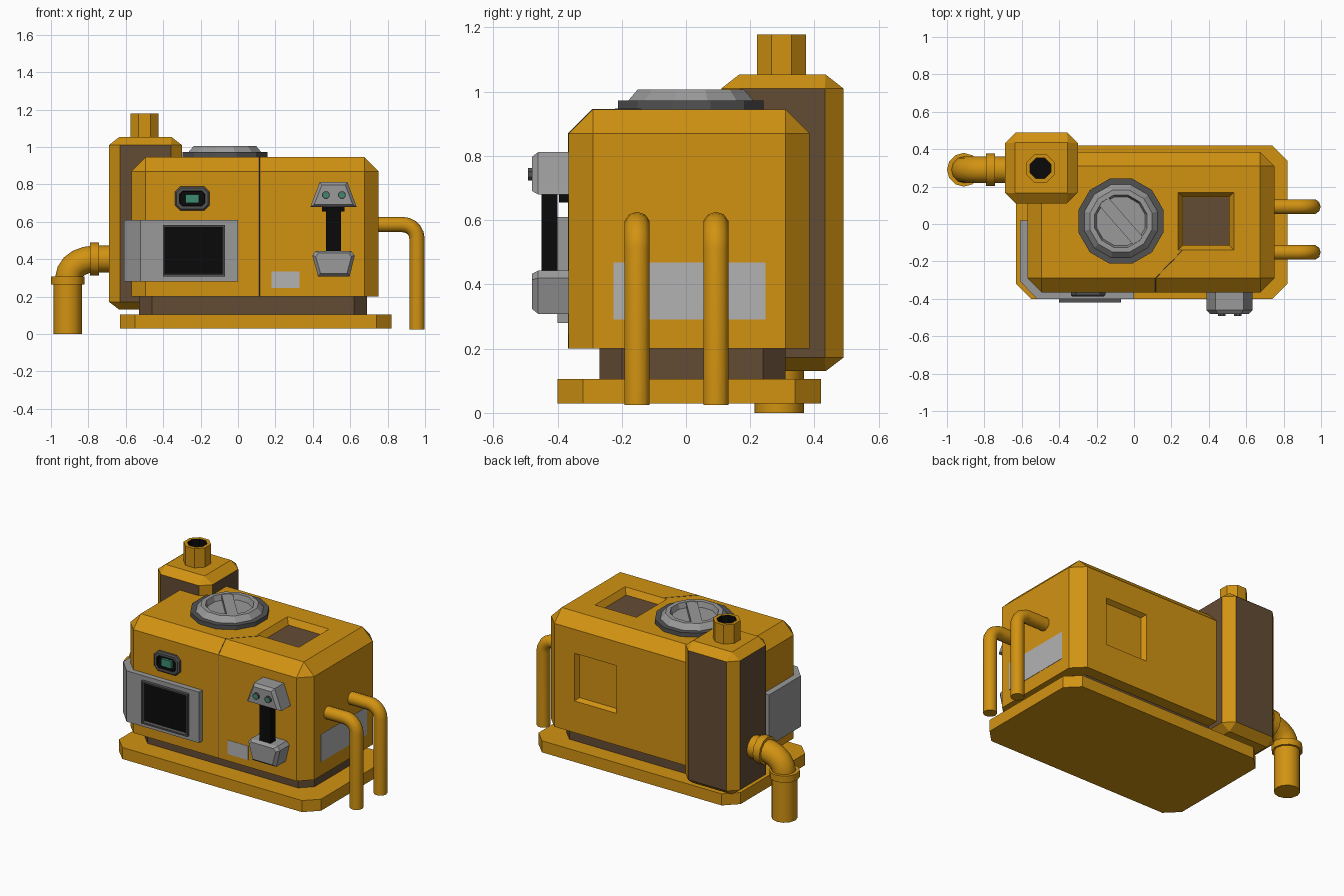
import bpy, bmesh
from math import sin, cos, pi
from mathutils import Vector

if "Cube" in bpy.data.objects:
    bpy.data.objects.remove(bpy.data.objects["Cube"])

COL = {"ochre": (0.64, 0.29, 0.006), "brown": (0.127, 0.072, 0.034), "grey": (0.32, 0.32, 0.32),
       "dark": (0.085, 0.085, 0.085), "black": (0.003, 0.003, 0.003),
       "teal": (0.045, 0.26, 0.16), "label": (0.45, 0.45, 0.45)}
MAT = {}
for key, rgb in COL.items():
    MAT[key] = bpy.data.materials.new(key)
    MAT[key].diffuse_color = (*rgb, 1)


def loft(name, rings, cols="ochre"):
    """Skin equal-length rings; cols is one colour or [start cap, bands..., end cap]."""
    if isinstance(cols, str):
        cols = [cols] * (len(rings) + 1)
    names = list(dict.fromkeys(cols))
    bm = bmesh.new()
    vs = [[bm.verts.new(p) for p in r] for r in rings]
    n = len(rings[0])
    bm.faces.new(vs[0]).material_index = names.index(cols[0])
    for k in range(len(rings) - 1):
        for i in range(n):
            j = (i + 1) % n
            f = bm.faces.new((vs[k][i], vs[k][j], vs[k + 1][j], vs[k + 1][i]))
            f.material_index = names.index(cols[k + 1])
    bm.faces.new(vs[-1]).material_index = names.index(cols[-1])
    bmesh.ops.remove_doubles(bm, verts=bm.verts[:], dist=1e-5)
    bmesh.ops.recalc_face_normals(bm, faces=bm.faces[:])
    me = bpy.data.meshes.new(name)
    bm.to_mesh(me)
    bm.free()
    for c in names:
        me.materials.append(MAT[c])
    ob = bpy.data.objects.new(name, me)
    bpy.context.collection.objects.link(ob)
    return ob


def lift(pts, w, axis="z"):
    return [(u, v, w) if axis == "z" else (u, w, v) if axis == "y" else (w, u, v) for u, v in pts]


def rect(u0, u1, v0, v1, c=0.0):
    return [(u0 + c, v0), (u1 - c, v0), (u1, v0 + c), (u1, v1 - c),
            (u1 - c, v1), (u0 + c, v1), (u0, v1 - c), (u0, v0 + c)]


def ngon(u, v, r, n):
    R = r / cos(pi / n)
    return [(u + R * cos((2 * i + 1) * pi / n), v + R * sin((2 * i + 1) * pi / n)) for i in range(n)]


def box(name, x0, x1, y0, y1, z0, z1, col="ochre", c=0.0):
    return loft(name, [lift(rect(x0, x1, y0, y1, c), z) for z in (z0, z1)], col)


def arc(cx, cz, rx, rz, a0, a1, n):
    return [(cx + rx * cos(a0 + (a1 - a0) * i / n), cz + rz * sin(a0 + (a1 - a0) * i / n))
            for i in range(n + 1)]


def tube(name, path, y, r, n=12, col="ochre"):
    """Round pipe along an (x, z) path at constant y."""
    P = [Vector(p) for p in path]
    rings = []
    for i, p in enumerate(P):
        t = (P[min(i + 1, len(P) - 1)] - P[max(i - 1, 0)]).normalized()
        if 0 < i < len(P) - 1:
            t = ((p - P[i - 1]).normalized() + (P[i + 1] - p).normalized()).normalized()
        q = Vector((-t.y, t.x))
        rings.append([(p.x + r * cos(a) * q.x, y + r * sin(a), p.y + r * cos(a) * q.y)
                      for a in [2 * pi * k / n for k in range(n)]])
    ob = loft(name, rings, col)
    bpy.context.view_layer.objects.active = ob
    ob.select_set(True)
    bpy.ops.object.shade_smooth_by_angle(angle=0.7)
    ob.select_set(False)
    return ob


# base plate and plinth
box("base_plate", -0.63, 0.82, -0.4, 0.42, 0.03, 0.105, c=0.08)
box("plinth", -0.53, 0.69, -0.27, 0.31, 0.1, 0.21, "brown", 0.07)

# main housing with recesses cut in the top and the back
body = loft("housing", [lift(rect(-0.57, 0.75, -0.365, 0.385, 0.075), 0.2),
                        lift(rect(-0.57, 0.75, -0.365, 0.385, 0.075), 0.87),
                        lift(rect(-0.495, 0.675, -0.29, 0.31), 0.945)])
cutters = [loft("top_cutter", [lift(rect(0.26, 0.51, -0.115, 0.145), 0.905),
                               lift(rect(0.235, 0.535, -0.14, 0.17), 0.946)]),
           loft("back_cutter", [lift(rect(0.245, 0.515, 0.42, 0.70), 0.355, "y"),
                                lift(rect(0.23, 0.53, 0.405, 0.715), 0.386, "y")])]
for c in cutters:
    m = body.modifiers.new(c.name, "BOOLEAN")
    m.operation, m.object, m.solver = "DIFFERENCE", c, "EXACT"
cut = bpy.data.meshes.new_from_object(body.evaluated_get(bpy.context.evaluated_depsgraph_get()))
body.modifiers.clear()
body.data = cut
for c in cutters:
    bpy.data.objects.remove(c)
box("recess_floor", 0.262, 0.508, -0.113, 0.143, 0.9, 0.908, "brown")

# panel seam
cu = bpy.data.curves.new("panel_seam", "CURVE")
cu.dimensions, cu.bevel_depth, cu.bevel_resolution = "3D", 0.002, 0
sp = cu.splines.new("POLY")
seam = [(0.115, -0.365, 0.2), (0.115, -0.365, 0.87), (0.115, -0.29, 0.945), (0.26, -0.14, 0.945)]
sp.points.add(3)
for p, co in zip(sp.points, seam):
    p.co = (*co, 1)
cu.materials.append(MAT["dark"])
bpy.context.collection.objects.link(bpy.data.objects.new("panel_seam", cu))

# rear tank: brown flat sides, ochre chamfers
tank = loft("tank", [lift(rect(-0.635, -0.355, 0.165, 0.435), 0.13),
                     lift(rect(-0.69, -0.3, 0.11, 0.49, 0.058), 0.172),
                     lift(rect(-0.69, -0.3, 0.11, 0.49, 0.058), 1.01),
                     lift(rect(-0.635, -0.355, 0.165, 0.435), 1.053)])
tank.data.materials.append(MAT["brown"])
for f in tank.data.polygons:
    if max(abs(f.normal.x), abs(f.normal.y)) > 0.95:
        f.material_index = 1

# chimney with a dark bore
loft("chimney", [lift(ngon(-0.5, 0.297, r, 8), z) for r, z in
                 ((0.076, 1.04), (0.076, 1.178), (0.055, 1.178), (0.055, 1.07))],
     ["ochre", "ochre", "ochre", "black", "black"])

# drain pipe with elbow and collars
tube("drain_pipe", [(-0.91, 0.0), (-0.91, 0.28)], 0.29, 0.077)
tube("drain_collar", [(-0.91, 0.265), (-0.91, 0.308)], 0.29, 0.09)
tube("drain_elbow", [(-0.905, 0.28)] + arc(-0.77, 0.3, 0.135, 0.1, pi, pi / 2, 5) + [(-0.66, 0.4)],
     0.29, 0.072)
tube("tank_collar", [(-0.79, 0.4), (-0.742, 0.4)], 0.29, 0.088)

# two bent pipes on the right side
for i, y in enumerate((-0.152, 0.093)):
    tube(f"side_pipe_{i + 1}", [(0.72, 0.585)] + arc(0.88, 0.51, 0.077, 0.075, pi / 2, 0, 5)
         + [(0.957, 0.025)], y, 0.041, 10)

# round hatch with a diagonal grip bar
loft("hatch", [lift(ngon(-0.07, 0.015, r, 12), z) for r, z in
               ((0.227, 0.94), (0.227, 0.972), (0.195, 0.972), (0.166, 1.006), (0.14, 1.006), (0.13, 0.972))],
     ["dark", "dark", "dark", "grey", "grey", "grey", "grey"])
grip = box("hatch_grip", -0.142, 0.142, -0.033, 0.033, -0.015, 0.015, "grey")
grip.location, grip.rotation_euler = (-0.07, 0.015, 0.988), (0, 0, -0.85)

# wrap-around grey panel and the screen on it
wrap = [(0, -0.4), (-0.52, -0.4), (-0.61, -0.305), (-0.61, 0.02),
        (-0.565, 0.02), (-0.565, -0.29), (-0.495, -0.36), (0, -0.36)]
loft("wrap_panel", [lift(wrap, z) for z in (0.28, 0.61)], "grey")
loft("screen", [lift(rect(-0.402 + d, -0.07 - d, 0.308 + d, 0.582 - d), y, "y") for d, y in
                ((0, -0.39), (0, -0.42), (0.01, -0.42), (0.015, -0.403))],
     ["brown", "dark", "dark", "dark", "black"])

# indicator lamp
loft("indicator", [lift(rect(-0.337 + d, -0.153 - d, 0.66 + d, 0.788 - d, 0.028 - d / 2), y, "y")
                   for d, y in ((0, -0.36), (0, -0.38), (0.008, -0.388), (0.024, -0.388), (0.026, -0.37))],
     ["dark", "dark", "dark", "dark", "black", "black"])
loft("indicator_lamp", [lift(rect(-0.281, -0.209, 0.699, 0.747), y, "y") for y in (-0.365, -0.386)], "teal")


# handset: ear piece, bar, mouth piece and buttons
def lump(name, pts, back, front):
    cx, cz = (sum(p[k] for p in pts) / len(pts) for k in (0, 1))
    small = [(cx + (x - cx) * 0.84, cz + (z - cz) * 0.8) for x, z in pts]
    loft(name, [lift(pts, back, "y"), lift(pts, front + 0.02, "y"), lift(small, front, "y")], "grey")


lump("ear_piece", [(0.387, 0.68), (0.634, 0.68), (0.622, 0.712), (0.585, 0.812), (0.437, 0.812), (0.399, 0.712)],
     -0.36, -0.48)
lump("mouth_piece", [(0.428, 0.308), (0.597, 0.308), (0.624, 0.42), (0.605, 0.443), (0.416, 0.443), (0.397, 0.42)],
     -0.36, -0.48)
box("handset_bar", 0.471, 0.55, -0.45, -0.4, 0.43, 0.69, "black")
box("handset_hook", 0.45, 0.57, -0.395, -0.36, 0.655, 0.69, "black")
for i, x in enumerate((0.47, 0.555)):
    loft(f"handset_button_{i + 1}", [lift(ngon(x, 0.743, r, 8), y, "y") for r, y in
                                     ((0.02, -0.47), (0.02, -0.492), (0.014, -0.492))],
         ["dark", "dark", "dark", "teal"])

# plain labels
box("front_label", 0.18, 0.33, -0.367, -0.36, 0.245, 0.335, "label")
box("side_label", 0.745, 0.752, -0.225, 0.248, 0.29, 0.468, "label")

for m in bpy.data.materials:
    if m.users and not m.is_grease_pencil:
        m.use_nodes = True
        m.node_tree.nodes["Principled BSDF"].inputs["Base Color"].default_value = m.diffuse_color
